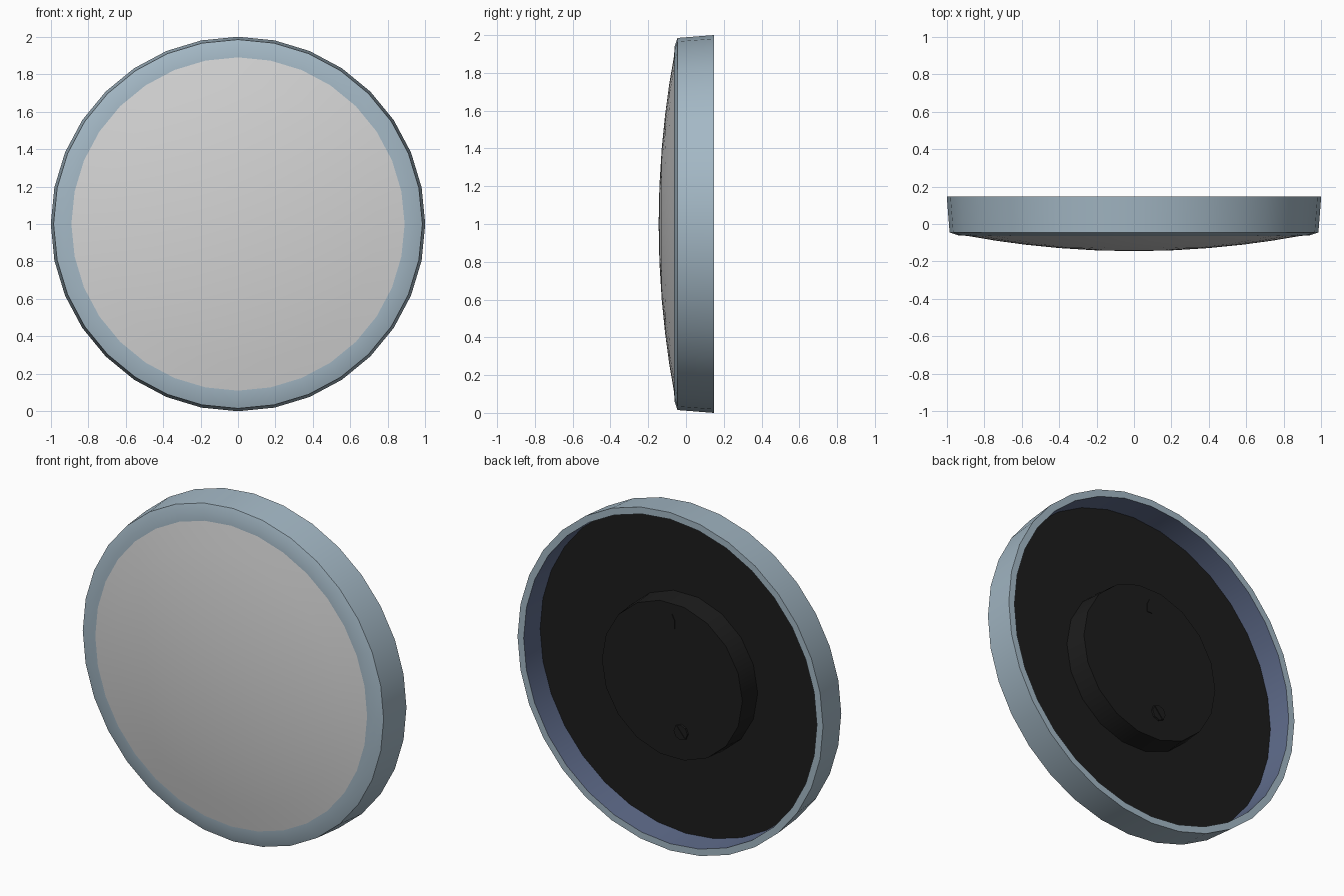
import bpy, bmesh, math
from mathutils import Matrix

if "Cube" in bpy.data.objects:
    bpy.data.objects.remove(bpy.data.objects["Cube"])


def material(name, rgb):
    m = bpy.data.materials.new(name)
    m.diffuse_color = (*rgb, 1)
    m.use_nodes = True
    m.node_tree.nodes["Principled BSDF"].inputs["Base Color"].default_value = m.diffuse_color
    return m


GREY = material("light grey", (0.66, 0.66, 0.66))
BLUE = material("steel blue", (0.37, 0.48, 0.56))
INNER = material("slate blue", (0.115, 0.15, 0.26))
BLACK = material("black", (0.012, 0.012, 0.012))


def finish(bm, name, mats):
    me = bpy.data.meshes.new(name)
    bm.to_mesh(me)
    bm.free()
    for m in mats:
        me.materials.append(m)
    ob = bpy.data.objects.new(name, me)
    bpy.context.collection.objects.link(ob)
    bpy.ops.object.select_all(action='DESELECT')
    ob.select_set(True)
    bpy.context.view_layer.objects.active = ob
    bpy.ops.object.shade_smooth_by_angle(angle=math.radians(30))
    return ob


def lathe(name, profile, sides, mats, pick=None, centre=(0, 1)):
    """Spin (radius, y) points about the y axis; pick maps a segment to a material slot."""
    bm = bmesh.new()
    rings = []
    for r, y in profile:
        n = sides if r > 0 else 1
        rings.append([bm.verts.new((centre[0] + r * math.cos(2 * math.pi * i / sides), y,
                                    centre[1] + r * math.sin(2 * math.pi * i / sides)))
                      for i in range(n)])
    for s, (a, b) in enumerate(zip(rings, rings[1:])):
        for i in range(sides):
            j = (i + 1) % sides
            corners = [a[i % len(a)], a[j % len(a)], b[j % len(b)], b[i % len(b)]]
            f = bm.faces.new(list(dict.fromkeys(corners)))
            f.material_index = pick(s) if pick else 0
    # the profiles run front to back on the outside, so this winding faces outward
    bmesh.ops.reverse_faces(bm, faces=bm.faces)
    bm.normal_update()
    return finish(bm, name, mats)


def dome_y(r):
    """Depth of the shallow spherical front at a given radius."""
    big = 4.9
    return -0.145 + big - math.sqrt(big * big - r * r)


# Domed front diffuser
lathe("front_dome", [(r, dome_y(r)) for r in (0, 0.2, 0.4, 0.58, 0.74, 0.89)], 32, [GREY])

# Housing: front bezel, tapered outer wall, back lip, inner wall
lathe("rim_housing",
      [(0.89, dome_y(0.89)), (0.94, -0.06), (0.985, -0.045), (1.0, 0.147), (0.96, 0.147), (0.955, 0.0)],
      32, [BLUE, INNER], lambda s: 1 if s == 4 else 0)

# Recessed back plate and the raised mounting hub
lathe("back_plate", [(0.957, 0.0), (0.0, 0.0)], 32, [BLACK])
lathe("mounting_hub", [(0.47, -0.005), (0.46, 0.13), (0.0, 0.13)], 18, [BLACK])

# Screw head with a slot bar, low on the hub
lathe("screw_head", [(0.048, 0.128), (0.045, 0.138), (0.0, 0.138)], 8, [BLACK], centre=(-0.06, 0.71))
bm = bmesh.new()
bmesh.ops.create_cube(bm, size=1, matrix=Matrix.Translation((-0.06, 0.139, 0.71))
                      @ Matrix.Rotation(math.radians(40), 4, 'Y')
                      @ Matrix.Diagonal((0.012, 0.006, 0.08, 1)))
finish(bm, "screw_slot", [BLACK])

# Hanging slot with a pointed top, high on the hub
bm = bmesh.new()
outline = [(-0.018, 1.31), (-0.018, 1.36), (0, 1.395), (0.018, 1.36), (0.018, 1.31)]
face = bm.faces.new([bm.verts.new((x, 0.129, z)) for x, z in outline])
top = bmesh.ops.extrude_face_region(bm, geom=[face])["geom"]
bmesh.ops.translate(bm, vec=(0, 0.005, 0), verts=[v for v in top if isinstance(v, bmesh.types.BMVert)])
bmesh.ops.recalc_face_normals(bm, faces=bm.faces)
finish(bm, "hanging_slot", [BLACK])
